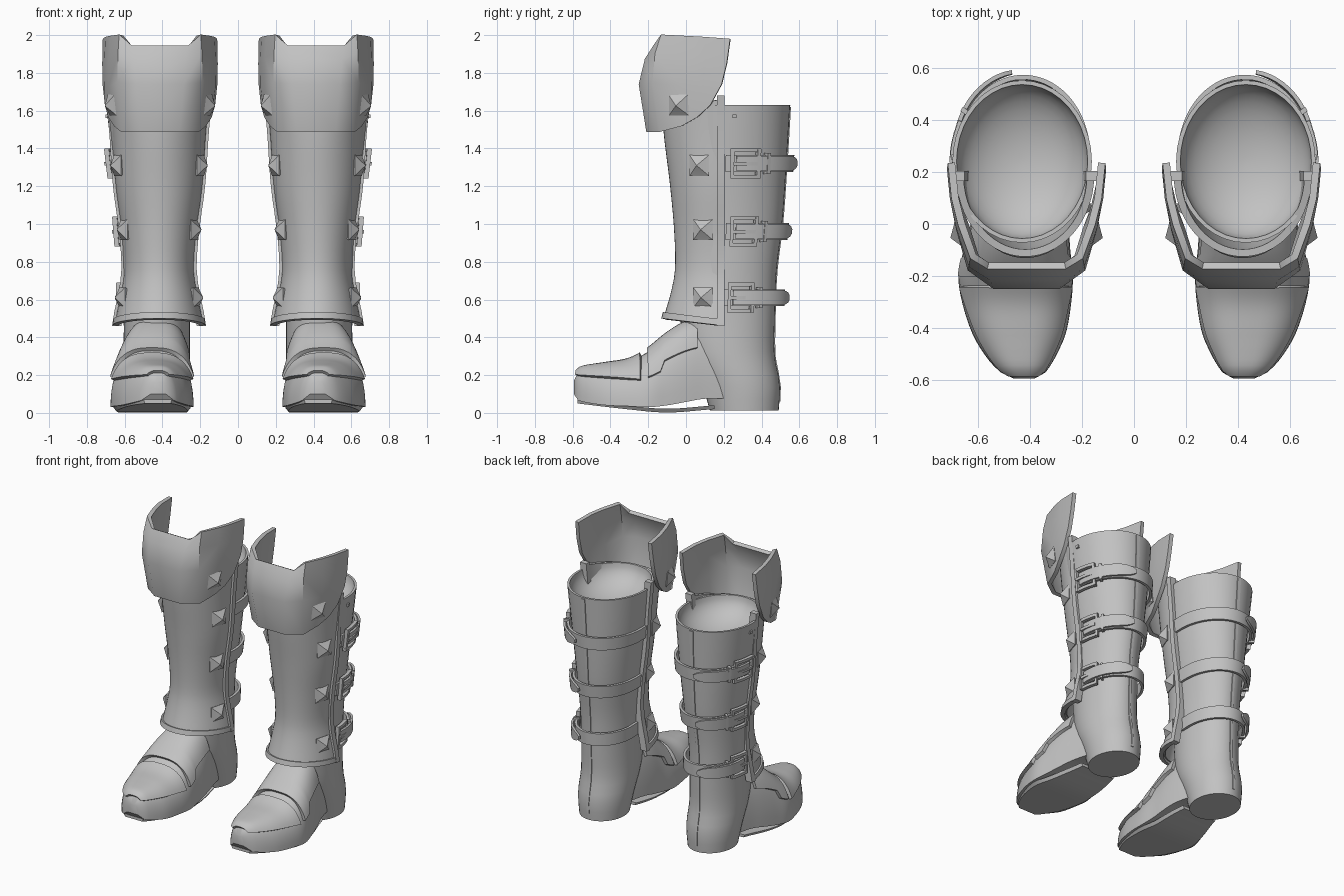
import bpy, bmesh, math
from mathutils import Vector, Matrix

if "Cube" in bpy.data.objects:
    bpy.data.objects.remove(bpy.data.objects["Cube"])

leather = bpy.data.materials.new("grey leather")
leather.diffuse_color = (0.54, 0.54, 0.54, 1)
leather.use_nodes = True
leather.node_tree.nodes["Principled BSDF"].inputs["Base Color"].default_value = leather.diffuse_color


def sample(table, t):
    """Smooth interpolation of table rows, keyed by their first value."""
    n = len(table)
    i = max(k for k in range(n - 1) if k == 0 or table[k][0] <= t)
    a, b = table[i], table[i + 1]
    p, q = table[max(i - 1, 0)], table[min(i + 2, n - 1)]
    h = b[0] - a[0]
    u = min(max((t - a[0]) / h, 0), 1)
    out = []
    for k in range(1, len(a)):
        m0 = (b[k] - p[k]) / (b[0] - p[0]) * h
        m1 = (q[k] - a[k]) / (q[0] - a[0]) * h
        out.append((2*u**3 - 3*u*u + 1) * a[k] + (u**3 - 2*u*u + u) * m0
                   + (3*u*u - 2*u**3) * b[k] + (u**3 - u*u) * m1)
    return out


def steps(a, b, n):
    return [a + (b - a) * i / n for i in range(n + 1)]


def finish(name, bm, thick=0, angle=35):
    """Mesh to object: thickness, mirror to the other boot, edge-aware smoothing."""
    bmesh.ops.recalc_face_normals(bm, faces=bm.faces)
    me = bpy.data.meshes.new(name)
    bm.to_mesh(me)
    bm.free()
    ob = bpy.data.objects.new(name, me)
    bpy.context.collection.objects.link(ob)
    if thick:
        mod = ob.modifiers.new("thickness", 'SOLIDIFY')
        mod.thickness, mod.offset = thick, 0
    mod = ob.modifiers.new("other boot", 'MIRROR')
    mod.use_mirror_merge = False
    bpy.context.view_layer.update()
    dg = bpy.context.evaluated_depsgraph_get()
    new = bpy.data.meshes.new_from_object(ob.evaluated_get(dg))
    ob.modifiers.clear()
    ob.data = new
    new.polygons.foreach_set("use_smooth", [True] * len(new.polygons))
    new.set_sharp_from_angle(angle=math.radians(angle))
    new.materials.clear()
    new.materials.append(leather)


def add_rows(bm, rows, closed=False, caps=False):
    vs = [[bm.verts.new(p) for p in r] for r in rows]
    n = len(rows[0])
    for a, b in zip(vs, vs[1:]):
        for j in range(n if closed else n - 1):
            k = (j + 1) % n
            bm.faces.new((a[j], a[k], b[k], b[j]))
    if caps:
        bm.faces.new(vs[0])
        bm.faces.new(vs[-1])


def surface(name, rows, thick=0, closed=False, caps=False, angle=35):
    bm = bmesh.new()
    add_rows(bm, rows, closed, caps)
    finish(name, bm, thick, angle)


# Shaft: z, centre x, centre y, radius x, radius y
SHAFT = [(0, .43, .31, .155, .18), (.15, .43, .29, .172, .207), (.3, .43, .235, .175, .235),
         (.5, .43, .22, .175, .25), (.75, .43, .225, .18, .255), (1, .425, .235, .2, .275),
         (1.3, .425, .235, .235, .297), (1.63, .43, .24, .268, .312)]


def shaft(a, z, off=0):
    cx, cy, rx, ry = sample(SHAFT, z)
    return Vector((cx + (rx + off) * math.cos(a), cy + (ry + off) * math.sin(a), z))


ring = [2 * math.pi * i / 40 for i in range(40)]
rows = [[shaft(a, z) for a in ring] for z in steps(.012, 1.63, 26)]
# Rounded hollow inside the top opening
for t in steps(0, math.pi / 2 - .05, 9):
    r = math.cos(t)
    rows.append([(.43 + .252 * r * math.cos(a), .24 + .296 * r * math.sin(a),
                  1.63 - .17 * math.sin(t)) for a in ring])
surface("shaft", rows, closed=True, caps=True)

# Foot: y, centre x, half width, bottom z, top z
FOOT = [(-.594, .422, .04, .1, .17), (-.575, .425, .08, .07, .212), (-.55, .43, .105, .06, .228),
        (-.5, .436, .14, .05, .238), (-.42, .442, .18, .04, .25), (-.3, .451, .21, .035, .272),
        (-.2, .455, .22, .03, .325), (-.1, .45, .205, .04, .405), (0, .44, .188, .058, .465),
        (.1, .432, .164, .075, .49), (.25, .43, .125, .075, .49)]


def foot(y, a, off=0):
    cx, w, zb, zt = sample(FOOT, y)
    c, s = math.cos(a), max(math.sin(a), 0)
    return Vector((cx + (w + off) * math.copysign(abs(c) ** .7, c), y,
                   zb + (zt + off - zb) * s ** .9))


surface("foot", [[foot(y, a) for a in steps(0, math.pi, 24)] for y in steps(-.594, .25, 36)],
        closed=True, caps=True)
# Toe cap with a rim that drops slightly towards the instep
rows = []
for y in steps(-.578, -.24, 18):
    cx, w, zb, zt = sample(FOOT, y)
    low = .19 - .02 * (y + .578) / .338
    f = min((low - zb) / (zt - zb), .9)
    a0 = math.asin(f ** (1 / .9))
    rows.append([foot(y, a, .01) for a in steps(a0, math.pi - a0, 20)])
surface("toe_cap", rows, .022)
rows = []
for y in steps(-.2, .06, 12):
    low = .5 if y < -.13 else .66
    rows.append([foot(y, a, .012) for a in steps(low, math.pi - low, 20)])
surface("instep_flap", rows, .022)

# Sole: thin plate leaving a gap under the arch
rows = []
for y in steps(-.575, .15, 18):
    cx, w, zb, zt = sample(FOOT, y)
    z = sample([(-.575, .05), (-.3, .018), (-.1, .002), (.15, .02)], y)[0]
    w *= .93
    rows.append([(cx - w, y, z + .02), (cx - w * .92, y, z),
                 (cx + w * .92, y, z), (cx + w, y, z + .02)])
surface("sole", rows, closed=True, caps=True)

# Shin guard: z, radius x, front depth (measured from the rear edge)
GUARD = [(.46, .235, .305), (.5, .23, .3), (.62, .205, .265), (.75, .185, .24), (.95, .197, .243),
         (1.2, .23, .265), (1.49, .25, .3), (1.68, .268, .31)]


def guard(a, z, off=0):
    rx, ry = sample(GUARD, z)
    return Vector((.418 + (rx + off) * math.cos(a), .18 - (ry + off) * math.sin(a), z))


def guard_rows(z0, z1, dip, n, off):
    rows = []
    for t in steps(0, 1, n):
        row = []
        for a in steps(0, math.pi, 28):
            s = math.sin(a)
            lo = z0 + .035 * s
            row.append(guard(a, lo + (z1 + dip * s - lo) * t, off))
        rows.append(row)
    return rows


surface("shin_guard", guard_rows(.475, 1.66, -.06, 22, -.015), .028)
surface("shin_guard_hem", guard_rows(.462, .495, .035, 1, -.004), .03)

# Upright edging along both rear edges of the guard
bm = bmesh.new()
for a, s in ((0, 1), (math.pi, -1)):
    rows = []
    for z in steps(.46, 1.68, 16):
        x = guard(a, z).x
        rows.append([(x - s * .035, .165, z), (x + s * .014, .165, z),
                     (x + s * .014, .203, z), (x - s * .035, .203, z)])
    add_rows(bm, rows, True, True)
finish("guard_edging", bm)

# Knee plate: half outline columns from front to back, each from top to bottom
KNEE = [[(.148, -.16, 1.94), (.135, -.205, 1.87), (.122, -.237, 1.74), (.1, -.197, 1.49)],
        [(.205, -.125, 2.0), (.212, -.155, 1.9), (.215, -.17, 1.75), (.195, -.13, 1.49)],
        [(.25, 0, 1.995), (.258, -.01, 1.88), (.257, -.02, 1.73), (.23, -.02, 1.52)],
        [(.275, .1, 1.99), (.281, .1, 1.86), (.279, .09, 1.72), (.26, .06, 1.565)],
        [(.289, .235, 1.98), (.292, .217, 1.85), (.29, .19, 1.74), (.278, .13, 1.63)]]
left = [[(.413 - x, y, z) for x, y, z in c] for c in reversed(KNEE)]
right = [[(.413 + x, y, z) for x, y, z in c] for c in KNEE]
surface("knee_plate", left + right, .028, angle=38)

# Pyramid studs on the guard and the knee plate
bm = bmesh.new()


def stud(p, n):
    n = n.normalized()
    x = Vector((0, 0, 1)).cross(n).normalized()
    m = Matrix((x, n.cross(x), n)).transposed().to_4x4()
    m.translation = p
    add = [[m @ Vector((r * cx, r * cy, h)) for cx, cy in ((-1, -1), (1, -1), (1, 1), (-1, 1))]
           for r, h in ((.045, -.02), (.055, .0), (.04, .01), (.002, .04))]
    add_rows(bm, add, True, True)


for z, y in ((1.31, .07), (.97, .09), (.61, .09)):
    rx, ry = sample(GUARD, z)
    a = math.asin((.18 - y) / ry)
    for b in (a, math.pi - a):
        stud(guard(b, z), Vector((math.cos(b) / rx, -math.sin(b) / ry, 0)))
for s in (-1, 1):
    stud(Vector((.413 + s * .254, -.04, 1.63)), Vector((s, -.35, -.1)))
finish("studs", bm, angle=15)


# Curved bands lying on the shaft; spread lifts the rear, tip rounds the end
def band(bm, a0, a1, z, half, o0, o1, tip=False, spread=0):
    rows = []
    n = max(2, int((a1 - a0) / .09))
    for t in steps(0, 1, n):
        a = a0 + (a1 - a0) * t
        h, o = half, spread * max(math.sin(a), 0)
        if tip:
            h *= math.sqrt(max(.08, 1 - (max(t - .7, 0) / .3) ** 2))
        rows.append([shaft(a, z - h, o0 + o), shaft(a, z - h, o1 + o),
                     shaft(a, z + h, o1 + o), shaft(a, z + h, o0 + o)])
    add_rows(bm, rows, True, True)


straps, buckles, tips = bmesh.new(), bmesh.new(), bmesh.new()
for z, lift in ((1.32, .032), (.96, .03), (.61, .05)):
    band(straps, -.08, math.pi + .12, z, .044, -.003, .015, spread=lift * .7)
    band(tips, .1, 1.42, z, .04, .014, .03, True, lift)
    for s in (-1, 1):
        band(buckles, .0, .5, z + s * .07, .01, .012, .036)
    for a in (.0, .44):
        band(buckles, a, a + .06, z, .078, .012, .038)
    band(buckles, .6, .66, z, .055, .012, .05)
    band(buckles, .05, .44, z, .009, .025, .046)
finish("straps", straps)
finish("strap_tips", tips)
finish("buckles", buckles)

# Back seam strip and a small rivet near the top
seam = bmesh.new()
c = math.pi / 2
add_rows(seam, [[shaft(c - .05, z, -.004), shaft(c - .05, z, .005),
                 shaft(c + .05, z, .005), shaft(c + .05, z, -.004)] for z in steps(.06, 1.62, 20)],
         True, True)
finish("back_seam", seam)
rivet = bmesh.new()
band(rivet, .02, .09, 1.57, .01, -.004, .01)
finish("rivet", rivet)
